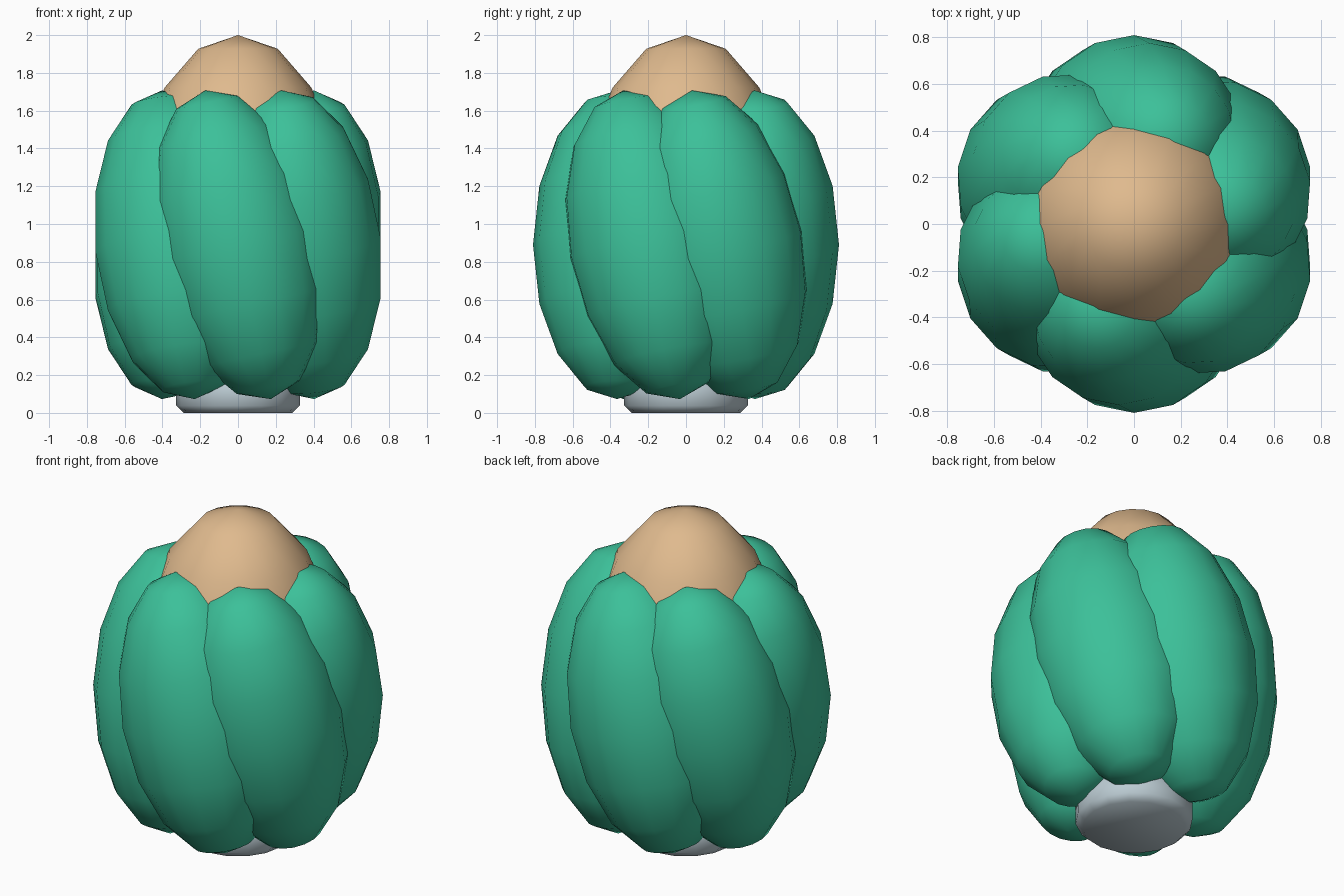
import bpy, math
from mathutils import Matrix

if "Cube" in bpy.data.objects:
    bpy.data.objects.remove(bpy.data.objects["Cube"])


def material(name, rgb):
    m = bpy.data.materials.new(name)
    m.diffuse_color = (*rgb, 1)
    m.use_nodes = True
    m.node_tree.nodes["Principled BSDF"].inputs["Base Color"].default_value = m.diffuse_color
    return m


green = material("leaf green", (0.045, 0.53, 0.32))
tan = material("warm tan", (0.74, 0.49, 0.27))
grey = material("pale grey", (0.50, 0.60, 0.65))


def ellipsoid(name, size, matrix, mat):
    bpy.ops.mesh.primitive_uv_sphere_add(segments=16, ring_count=8, radius=1)
    ob = bpy.context.object
    ob.name = name
    ob.data.transform(matrix @ Matrix.Diagonal((*size, 1)))
    ob.data.materials.append(mat)
    bpy.ops.object.shade_smooth()
    return ob


# Six overlapping petals, each leaning sideways around its outward axis
for i in range(6):
    place = (Matrix.Rotation(math.radians(30 + 60 * i), 4, 'Z')
             @ Matrix.Translation((0.365, 0, 0.89))
             @ Matrix.Rotation(math.radians(12), 4, 'X'))
    ellipsoid(f"petal_{i + 1}", (0.445, 0.445, 0.835), place, green)

# Inner bud
ellipsoid("inner_bud", (0.55, 0.55, 0.95), Matrix.Translation((0, 0, 1.05)), tan)

# Base disc with a bevelled rim
bpy.ops.mesh.primitive_cylinder_add(vertices=16, radius=0.327, depth=0.2, location=(0, 0, 0.1))
base = bpy.context.object
base.name = "base_disc"
base.data.materials.append(grey)
bevel = base.modifiers.new("rim", 'BEVEL')
bevel.width = 0.038
bevel.segments = 1
bevel.limit_method = 'ANGLE'
bevel.angle_limit = math.radians(40)
bpy.ops.object.modifier_apply(modifier=bevel.name)
bpy.ops.object.shade_smooth_by_angle(angle=math.radians(50))
